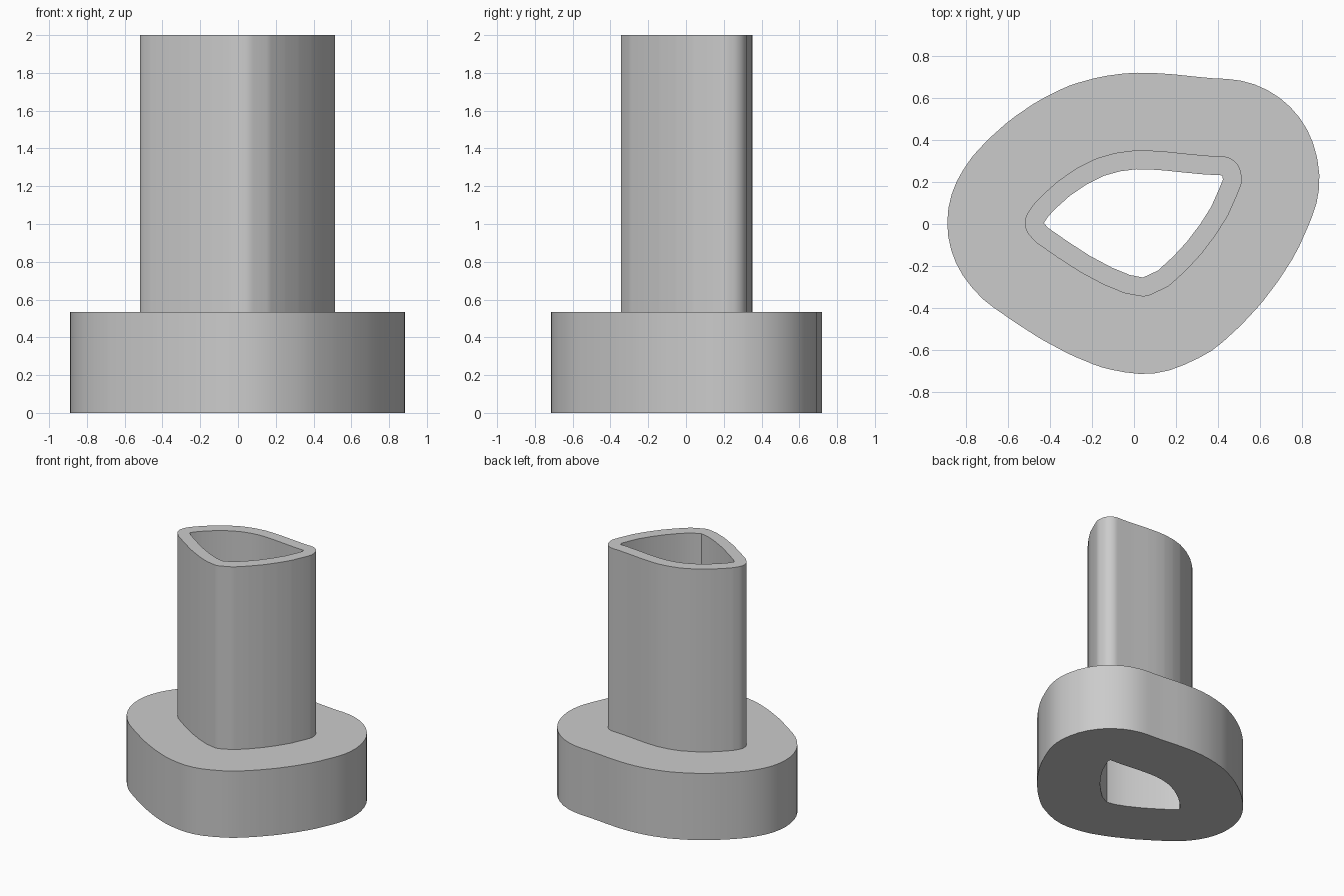
import bpy
import bmesh
import math
from mathutils import Vector

default_cube = bpy.data.objects.get("Cube")
if default_cube:
    bpy.data.objects.remove(default_cube, do_unlink=True)

# Bore outline, clockwise from the pointed tip on the right-hand (-x) side
BORE = [Vector(p) for p in (
    (-.43, .005), (-.41, .035), (-.37, .077), (-.305, .135), (-.224, .19),
    (-.143, .23), (-.067, .251), (.01, .261), (.076, .26), (.148, .255),
    (.243, .245), (.338, .236), (.42, .232), (.424, .212), (.405, .165),
    (.367, .08), (.314, -.003), (.252, -.085), (.186, -.156), (.114, -.222),
    (.043, -.255), (-.02, -.243), (-.105, -.208), (-.21, -.152),
    (-.314, -.085), (-.41, -.018))]

WALL = 0.09
FLANGE = 0.46
FLANGE_TOP = 0.535
HEIGHT = 2.0
ARC_STEP = math.radians(9)


def outward_directions(outline):
    """Pair every outline point with the directions its rounded offset fans over."""
    fan = []
    for i, point in enumerate(outline):
        before = point - outline[i - 1]
        after = outline[(i + 1) % len(outline)] - point
        start = math.atan2(before.x, -before.y)
        turn = math.atan2(before.cross(after), before.dot(after))
        # Outside corners become arcs, inside corners keep a single direction
        steps = max(1, math.ceil(-turn / ARC_STEP)) if turn < 0 else 0
        angles = [start + turn * k / steps for k in range(steps + 1)] if steps else [start + turn / 2]
        fan += [(point, Vector((math.cos(a), math.sin(a)))) for a in angles]
    return fan


def flat_material(name, value):
    material = bpy.data.materials.new(name)
    material.use_nodes = True
    color = (value, value, value, 1)
    material.diffuse_color = color
    material.node_tree.nodes["Principled BSDF"].inputs["Base Color"].default_value = color
    return material


def build_sleeve(name, section, material):
    """Sweep a closed (offset, height) section around the bore outline."""
    fan = outward_directions(BORE)
    bm = bmesh.new()
    rings = []
    for offset, z in section:
        rings.append([bm.verts.new((*(p + n * offset), z)) for p, n in fan])
    for i, outer in enumerate(rings):
        inner = rings[i - 1]
        for k in range(len(fan)):
            j = (k + 1) % len(fan)
            bm.faces.new((inner[k], inner[j], outer[j], outer[k]))
    # Arc points collapse to one corner on the bore itself
    bmesh.ops.remove_doubles(bm, verts=bm.verts[:], dist=0.0005)
    bmesh.ops.recalc_face_normals(bm, faces=bm.faces[:])
    mesh = bpy.data.meshes.new(name)
    bm.to_mesh(mesh)
    bm.free()
    mesh.materials.append(material)
    sleeve = bpy.data.objects.new(name, mesh)
    bpy.context.collection.objects.link(sleeve)
    bpy.ops.object.select_all(action="DESELECT")
    sleeve.select_set(True)
    bpy.context.view_layer.objects.active = sleeve
    bpy.ops.object.shade_smooth_by_angle(angle=math.radians(30))
    return sleeve


# Hollow tube standing on a wide flange, with the bore open from end to end
build_sleeve("flanged_tube", [
    (0, 0), (FLANGE, 0), (FLANGE, FLANGE_TOP),
    (WALL, FLANGE_TOP), (WALL, HEIGHT), (0, HEIGHT),
], flat_material("plain grey", 0.6))
